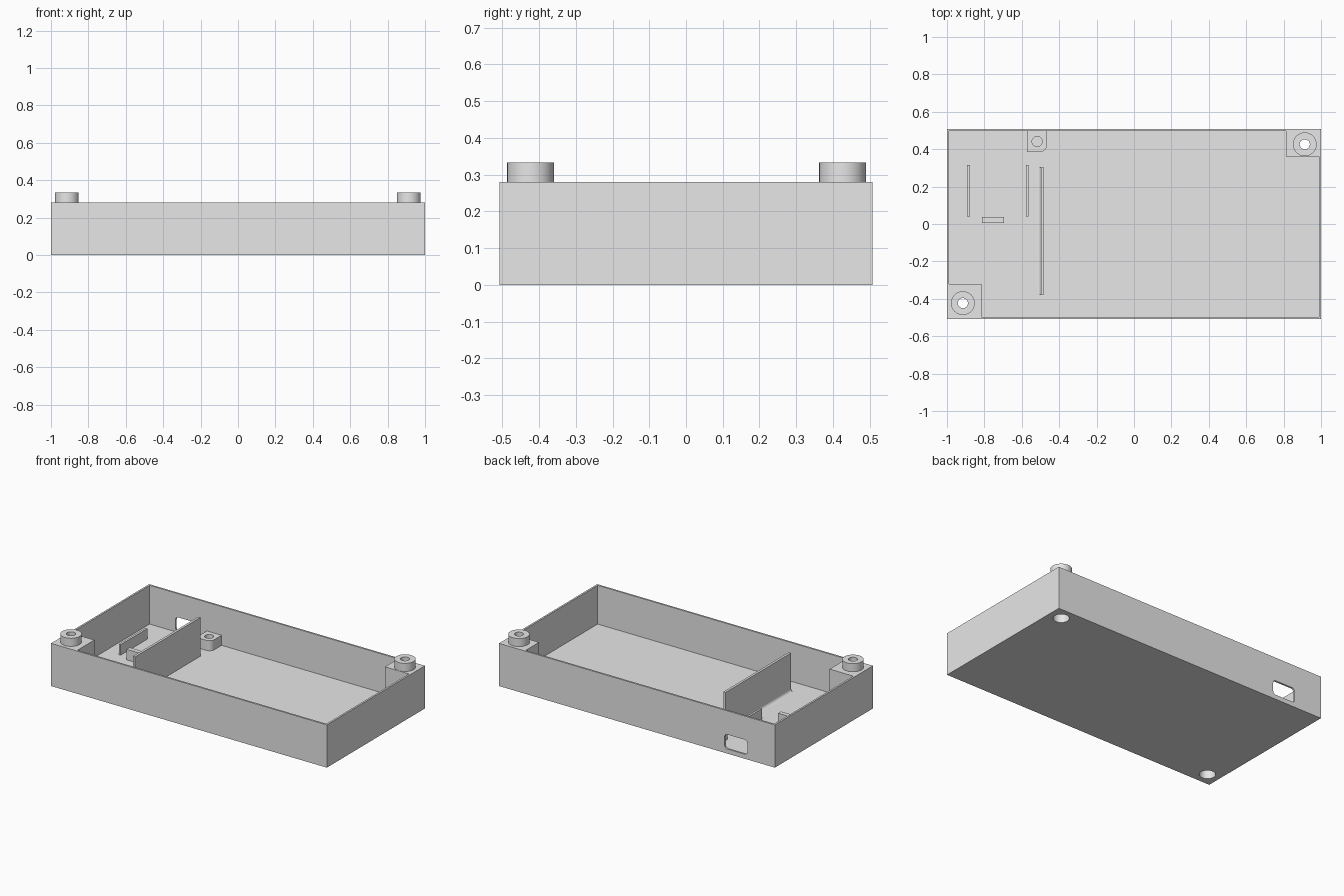
import bpy, bmesh, math
from mathutils import Matrix

if "Cube" in bpy.data.objects:
    bpy.data.objects.remove(bpy.data.objects["Cube"])

grey = bpy.data.materials.new("light_grey")
grey.use_nodes = True
grey.diffuse_color = (0.8, 0.8, 0.8, 1)
grey.node_tree.nodes["Principled BSDF"].inputs["Base Color"].default_value = grey.diffuse_color

X, Y, H = 1.0, 0.508, 0.28          # half length, half width, wall height
WALL, FLOOR, RIB_TOP = 0.012, 0.026, 0.095
PEG_TOP, PEG_R, SCREW_R, HEAD_R = 0.333, 0.0635, 0.027, 0.048
PEGS = [(-0.915, -0.423), (0.913, 0.426)]


def add(name, bm):
    bmesh.ops.recalc_face_normals(bm, faces=bm.faces)
    me = bpy.data.meshes.new(name)
    bm.to_mesh(me)
    bm.free()
    me.materials.append(grey)
    ob = bpy.data.objects.new(name, me)
    bpy.context.collection.objects.link(ob)
    return ob


def prism(name, pts, lo, hi, along_y=False):
    """Extrude an outline along z, or an x-z outline along y."""
    bm = bmesh.new()
    place = (lambda p, d: (p[0], d, p[1])) if along_y else (lambda p, d: (p[0], p[1], d))
    face = bm.faces.new([bm.verts.new(place(p, lo)) for p in pts])
    top = bmesh.ops.extrude_face_region(bm, geom=[face])["geom"]
    shift = (0, hi - lo, 0) if along_y else (0, 0, hi - lo)
    bmesh.ops.translate(bm, vec=shift, verts=[v for v in top if isinstance(v, bmesh.types.BMVert)])
    return add(name, bm)


def rect(x0, x1, y0, y1):
    return [(x0, y0), (x1, y0), (x1, y1), (x0, y1)]


def arc(cx, cy, r, start, end, n=8):
    return [(cx + r * math.cos(math.radians(start + (end - start) * i / n)),
             cy + r * math.sin(math.radians(start + (end - start) * i / n))) for i in range(n + 1)]


def cylinder(name, at, r, lo, hi):
    bm = bmesh.new()
    bmesh.ops.create_cone(bm, cap_ends=True, segments=48, radius1=r, radius2=r, depth=hi - lo,
                          matrix=Matrix.Translation((at[0], at[1], (lo + hi) / 2)))
    return add(name, bm)


def select(ob):
    bpy.ops.object.select_all(action="DESELECT")
    ob.select_set(True)
    bpy.context.view_layer.objects.active = ob


def cut(ob, cutter):
    cutter.hide_render = True
    mod = ob.modifiers.new("cut", "BOOLEAN")
    mod.operation, mod.solver, mod.object = "DIFFERENCE", "EXACT", cutter
    select(ob)
    bpy.ops.object.modifier_apply(modifier=mod.name)
    bpy.data.objects.remove(cutter)


def smooth(ob):
    select(ob)
    bpy.ops.object.shade_smooth_by_angle(angle=math.radians(30))


# Tray: the cavity outline leaves two solid corner blocks
tray = prism("tray", rect(-X, X, -Y, Y), 0, H)
ix, iy = X - WALL, Y - WALL
cavity = [(-0.816, -iy), (ix, -iy), (ix, 0.36), (0.814, 0.36),
          (0.814, iy), (-ix, iy), (-ix, -0.322), (-0.816, -0.322)]
cut(tray, prism("cavity_cutter", cavity, FLOOR, H + 0.1))

# Screw holes with wide head recesses underneath
for at in PEGS:
    cut(tray, cylinder("screw_cutter", at, SCREW_R, -0.1, H + 0.1))
    cut(tray, cylinder("head_cutter", at, HEAD_R, -0.1, 0.2))

# Rounded cable port through the back wall
px0, px1, pz0, pz1, pr = -0.80, -0.636, 0.03, 0.125, 0.02
port = (arc(px1 - pr, pz1 - pr, pr, 0, 90) + arc(px0 + pr, pz1 - pr, pr, 90, 180)
        + arc(px0 + pr, pz0 + pr, pr, 180, 270) + arc(px1 - pr, pz0 + pr, pr, 270, 360))
cut(tray, prism("port_cutter", port, Y - 0.03, Y + 0.05, along_y=True))
smooth(tray)

# Hollow locating pegs on the corner blocks
for name, at in zip(("front_peg", "back_peg"), PEGS):
    peg = cylinder(name, at, PEG_R, H, PEG_TOP)
    cut(peg, cylinder("peg_cutter", at, SCREW_R, H - 0.1, PEG_TOP + 0.1))
    smooth(peg)

# Standoff against the back wall, one rounded corner and a blind hole
sx0, sx1, sy0, sr = -0.573, -0.466, 0.386, 0.035
outline = [(sx0, Y - 0.005), (sx0, sy0)] + arc(sx1 - sr, sy0 + sr, sr, 270, 360) + [(sx1, Y - 0.005)]
standoff = prism("standoff", outline, FLOOR - 0.01, 0.092)
cut(standoff, cylinder("standoff_cutter", (-0.518, 0.441), SCREW_R, FLOOR, 0.2))
smooth(standoff)

# Divider with a fillet at its foot
dx0, dx1, fr = -0.498, -0.482, 0.02
foot = arc(dx0 - fr, FLOOR + fr, fr, 0, -90)
divider = prism("divider", [(dx0, H)] + foot + [(dx0 - fr, FLOOR - 0.01), (dx1, FLOOR - 0.01), (dx1, H)],
                -0.377, 0.301, along_y=True)
smooth(divider)

# Low ribs holding the circuit board
prism("outer_rib", rect(-0.892, -0.878, 0.039, 0.315), FLOOR - 0.01, RIB_TOP)
prism("inner_rib", rect(-0.578, -0.565, 0.039, 0.315), FLOOR - 0.01, RIB_TOP)
prism("stop_rib", rect(-0.812, -0.694, 0.006, 0.037), FLOOR - 0.01, RIB_TOP)
